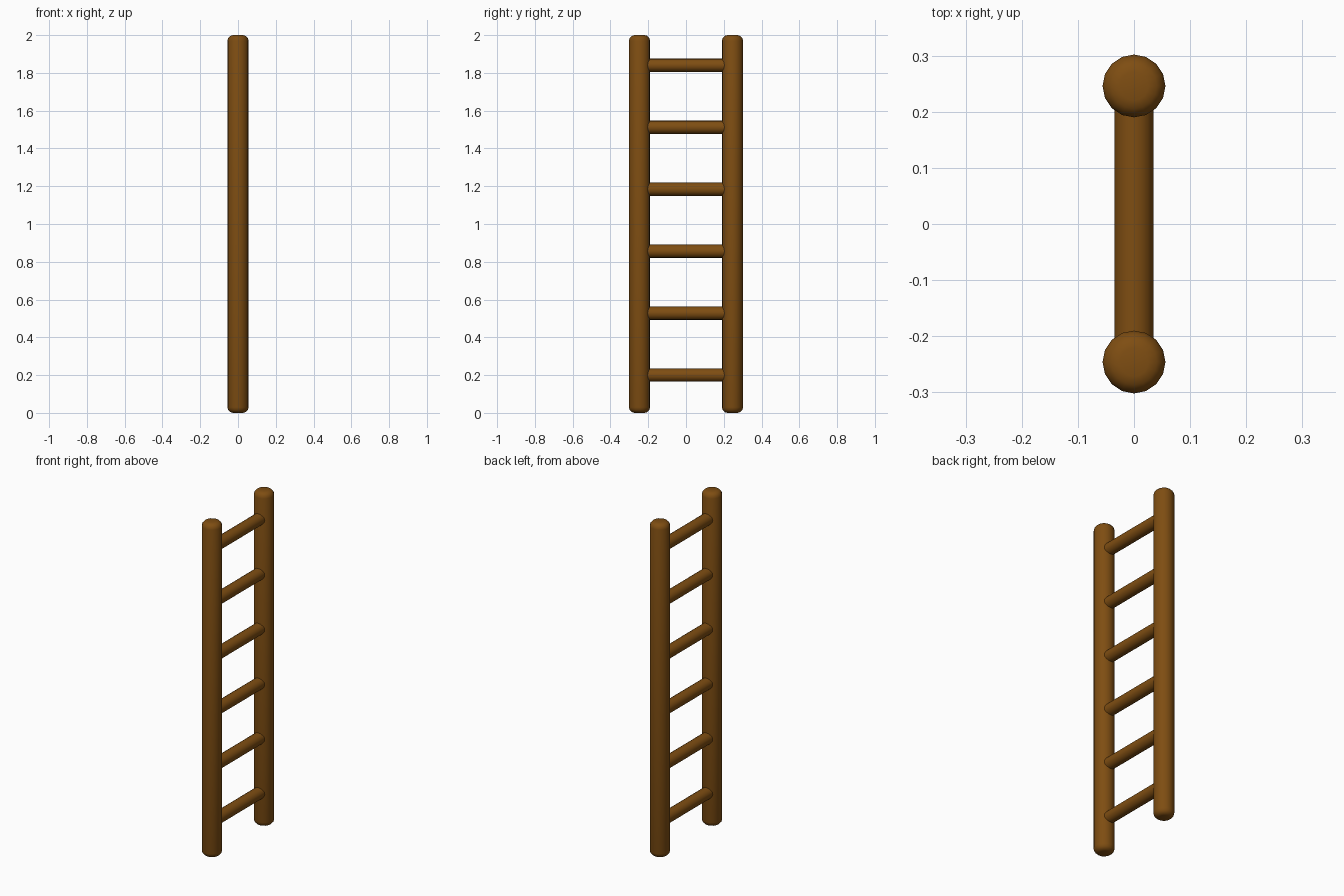
import bpy
import math

cube = bpy.data.objects.get("Cube")
if cube:
    bpy.data.objects.remove(cube, do_unlink=True)

# Single brown wood
wood = bpy.data.materials.new("brown_wood")
wood.use_nodes = True
color = (0.21, 0.075, 0.006, 1)
wood.diffuse_color = color
wood.node_tree.nodes["Principled BSDF"].inputs["Base Color"].default_value = color

HEIGHT = 2.0
POST_Y = 0.246
POST_RADIUS = 0.056
RUNG_RADIUS = 0.035
RUNG_COUNT = 6


def pole(name, radius, length, location, tilt=0.0, rounding=0.0):
    """Sixteen-sided smooth pole with optionally rounded ends."""
    bpy.ops.mesh.primitive_cylinder_add(
        vertices=16, radius=radius, depth=length,
        location=location, rotation=(tilt, 0, 0))
    obj = bpy.context.object
    obj.name = name
    obj.data.materials.append(wood)
    if rounding:
        bevel = obj.modifiers.new("rounded_ends", "BEVEL")
        bevel.width = rounding
        bevel.segments = 3
        bevel.limit_method = "ANGLE"
        bevel.angle_limit = math.radians(60)
        bpy.ops.object.modifier_apply(modifier=bevel.name)
    bpy.ops.object.shade_smooth_by_angle(angle=math.radians(40))
    return obj


# Upright posts
for name, side in (("front_post", -1), ("back_post", 1)):
    pole(name, POST_RADIUS, HEIGHT, (0, side * POST_Y, HEIGHT / 2), rounding=0.03)

# Rungs, seated inside the posts
for i in range(RUNG_COUNT):
    z = 0.2 + i * 0.328
    pole(f"rung_{i + 1}", RUNG_RADIUS, 2 * POST_Y - 0.06, (0, 0, z), tilt=math.pi / 2)
